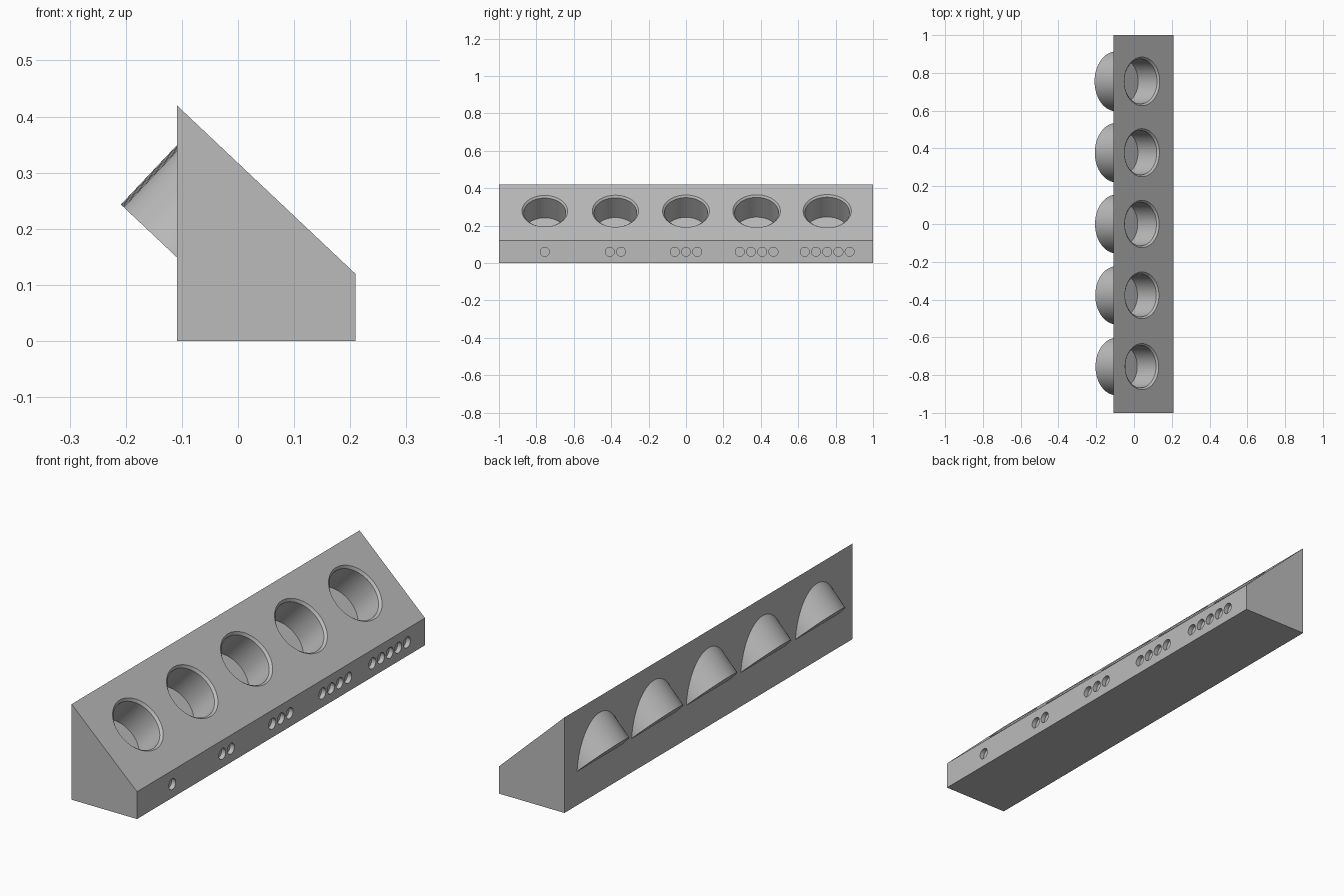
import bpy, bmesh, math
from mathutils import Matrix

default = bpy.data.objects.get("Cube")
if default:
    bpy.data.objects.remove(default, do_unlink=True)

# One plain grey for everything
grey = bpy.data.materials.new("plain grey")
grey.use_nodes = True
colour = (0.5, 0.5, 0.5, 1)
grey.diffuse_color = colour
grey.node_tree.nodes["Principled BSDF"].inputs["Base Color"].default_value = colour


def make_object(name, bm):
    bmesh.ops.recalc_face_normals(bm, faces=bm.faces)
    mesh = bpy.data.meshes.new(name)
    bm.to_mesh(mesh)
    bm.free()
    mesh.materials.append(grey)
    obj = bpy.data.objects.new(name, mesh)
    bpy.context.collection.objects.link(obj)
    return obj


def turned(bm, profile, matrix, sides):
    """Solid turned around local z from (radius, height) pairs, capped flat."""
    rings = []
    for r, h in profile:
        angles = [2 * math.pi * i / sides for i in range(sides)]
        rings.append([bm.verts.new(matrix @ Matrix.Translation(
            (r * math.cos(a), r * math.sin(a), h)).translation) for a in angles])
    for low, high in zip(rings, rings[1:]):
        for i in range(sides):
            j = (i + 1) % sides
            bm.faces.new((low[i], low[j], high[j], high[i]))
    bm.faces.new(rings[0][::-1])
    bm.faces.new(rings[-1])


# Wedge body: end profile pushed along y
LEFT, RIGHT, LOW, HIGH = -0.109, 0.209, 0.12, 0.42
bm = bmesh.new()
end = bm.faces.new([bm.verts.new((x, -1, z)) for x, z in
                    ((LEFT, 0), (RIGHT, 0), (RIGHT, LOW), (LEFT, HIGH))])
pushed = bmesh.ops.extrude_face_region(bm, geom=[end])["geom"]
bmesh.ops.translate(bm, vec=(0, 2, 0),
                    verts=[v for v in pushed if isinstance(v, bmesh.types.BMVert)])
body = make_object("holder_body", bm)

# Five tilted sockets, each slightly wider than the last, with counting dots
tilt = math.atan2(HIGH - LOW, RIGHT - LEFT)
socket_x = 0.042
socket_z = HIGH - (socket_x - LEFT) * math.tan(tilt)
shells, holes = bmesh.new(), bmesh.new()
for n in range(5):
    y = (n - 2) * 0.3775
    rim = 0.122 + 0.0017 * n
    bore = rim - 0.01
    frame = Matrix.Translation((socket_x, y, socket_z)) @ Matrix.Rotation(tilt, 4, "Y")
    turned(shells, [(rim + 0.03, -0.197), (rim + 0.03, -0.02)], frame, 96)
    turned(holes, [(bore, -0.155), (bore, -0.01), (rim, 0), (rim, 0.05)], frame, 96)
    for k in range(n + 1):
        dot = Matrix.Translation((RIGHT, y + (k - n / 2) * 0.06, 0.06))
        dot = dot @ Matrix.Rotation(math.pi / 2, 4, "Y")
        turned(holes, [(0.024, -0.02), (0.024, 0.02)], dot, 32)

# Join the shells to the body, then cut the holes
bpy.context.view_layer.objects.active = body
for name, tool, operation in (("socket_shells", shells, "UNION"),
                              ("hole_cutters", holes, "DIFFERENCE")):
    helper = make_object(name, tool)
    helper.hide_render = True
    mod = body.modifiers.new(name, "BOOLEAN")
    mod.operation, mod.solver, mod.object = operation, "EXACT", helper
    bpy.ops.object.modifier_apply(modifier=mod.name)
    bpy.data.objects.remove(helper, do_unlink=True)

bpy.ops.object.select_all(action="DESELECT")
body.select_set(True)
bpy.ops.object.shade_smooth_by_angle(angle=math.radians(30))
